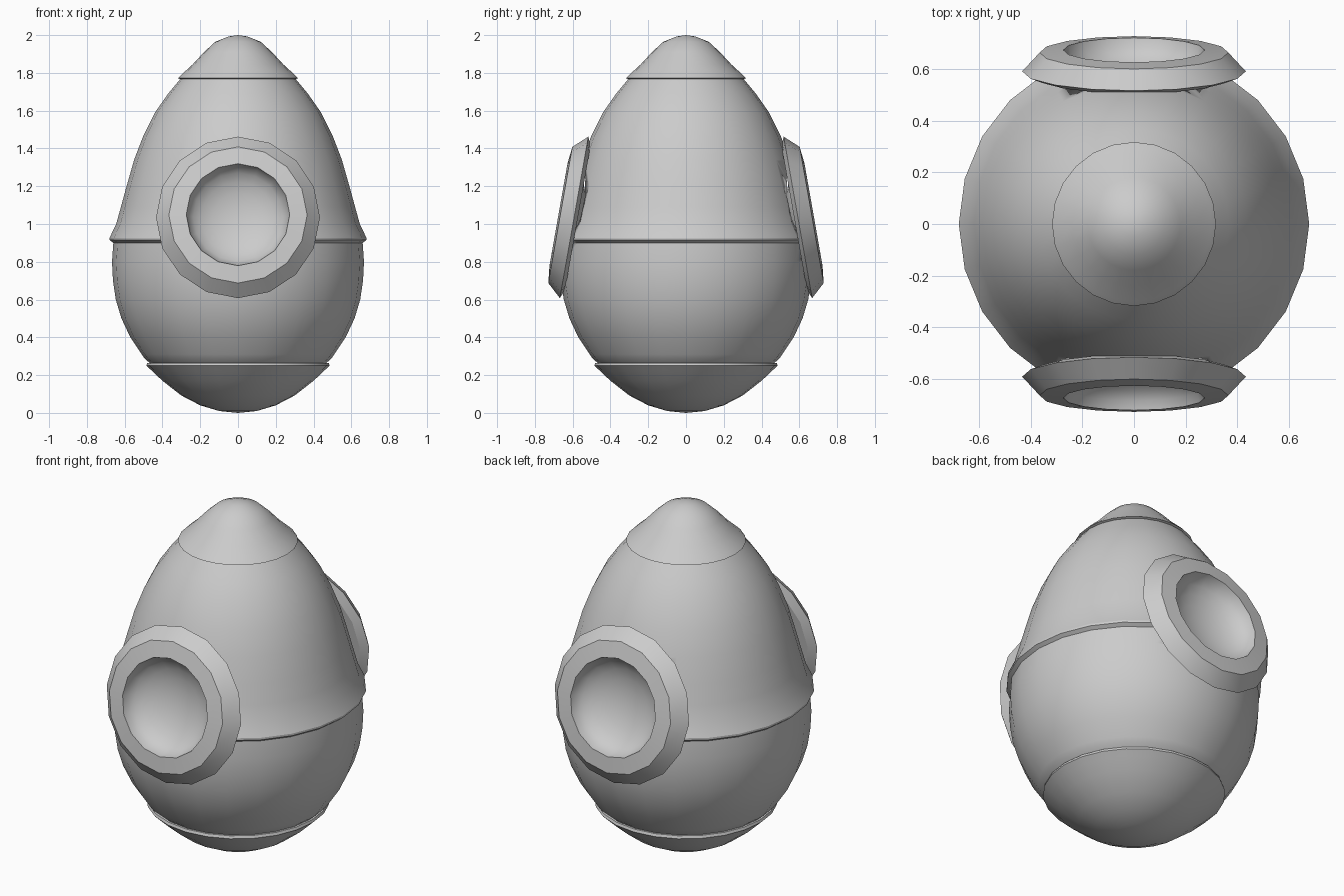
import bpy, bmesh, math
from mathutils import Matrix, Vector

default_cube = bpy.data.objects.get("Cube")
if default_cube:
    bpy.data.objects.remove(default_cube, do_unlink=True)

grey = bpy.data.materials.new("plain_grey")
grey.use_nodes = True
grey.diffuse_color = (0.6, 0.6, 0.6, 1)
grey.node_tree.nodes["Principled BSDF"].inputs["Base Color"].default_value = (0.6, 0.6, 0.6, 1)


def lathe(name, profile, sides, matrix=Matrix(), closed=False, angle=25):
    """Revolve (radius, height) points around the local z axis."""
    bm = bmesh.new()
    rings = []
    for r, z in profile:
        if r == 0:
            rings.append([bm.verts.new((0, 0, z))] * sides)
        else:
            turns = [math.tau * i / sides for i in range(sides)]
            rings.append([bm.verts.new((r * math.cos(t), r * math.sin(t), z)) for t in turns])
    pairs = list(zip(rings, rings[1:]))
    if closed:
        pairs.append((rings[-1], rings[0]))
    for a, b in pairs:
        for i in range(sides):
            j = (i + 1) % sides
            bm.faces.new(dict.fromkeys((a[i], a[j], b[j], b[i])))
    bmesh.ops.recalc_face_normals(bm, faces=bm.faces)
    mesh = bpy.data.meshes.new(name)
    bm.to_mesh(mesh)
    bm.free()
    mesh.transform(matrix)
    mesh.materials.append(grey)
    obj = bpy.data.objects.new(name, mesh)
    bpy.context.collection.objects.link(obj)
    bpy.ops.object.select_all(action='DESELECT')
    obj.select_set(True)
    bpy.context.view_layer.objects.active = obj
    bpy.ops.object.shade_smooth_by_angle(angle=math.radians(angle))
    return obj


# Egg shells: nose and tail caps overlap the hull with small lips
lathe("nose_cap", [(0, 2), (0.05, 1.993), (0.12, 1.965), (0.18, 1.91), (0.24, 1.845),
                   (0.30, 1.79), (0.318, 1.772), (0.30, 1.765), (0, 1.765)], 24)
lathe("tail_cap", [(0, 0), (0.1, 0.01), (0.2, 0.04), (0.3, 0.092), (0.4, 0.17),
                   (0.455, 0.222), (0.485, 0.25), (0.48, 0.265), (0, 0.265)], 24)
hull = lathe("hull", [(0, 1.768), (0.305, 1.768), (0.37, 1.69), (0.44, 1.59), (0.5, 1.47),
                      (0.55, 1.34), (0.59, 1.2), (0.62, 1.09), (0.645, 1.0), (0.68, 0.927),
                      (0.68, 0.915), (0.66, 0.9), (0.667, 0.8), (0.662, 0.7), (0.647, 0.6),
                      (0.617, 0.5), (0.57, 0.4), (0.51, 0.31), (0.495, 0.288),
                      (0.465, 0.262), (0, 0.262)], 24)

# Portholes: bevelled ring and concave dish, tilted upward, front and back
ring_profile = [(0.274, 0.084), (0.366, 0.074), (0.434, 0), (0.385, -0.02), (0.285, -0.02)]
dish_profile = [(0.274 * math.sin(math.radians(a)), 0.084 - 0.14 * math.cos(math.radians(a)))
                for a in range(0, 91, 15)]
dish_profile[-1] = (0.274, 0.084)
cut_profile = [(0, -0.2), (0.3, -0.2), (0.3, 0.3), (0, 0.3)]
for side, turn in (("front", 0), ("back", math.pi)):
    place = (Matrix.Rotation(turn, 4, 'Z') @ Matrix.Translation(Vector((0, -0.5925, 1.035)))
             @ Matrix.Rotation(math.radians(80), 4, 'X'))
    lathe(side + "_porthole_ring", ring_profile, 16, place, closed=True, angle=20)
    dish = lathe(side + "_porthole_dish", dish_profile, 16, place, angle=40)
    dish.data.flip_normals()
    # Opening in the hull behind the dish
    cutter = lathe(side + "_cutter", cut_profile, 16, place)
    cutter.hide_render = True
    cutter.hide_set(True)
    cut = hull.modifiers.new(side + "_opening", 'BOOLEAN')
    cut.operation = 'DIFFERENCE'
    cut.solver = 'EXACT'
    cut.object = cutter
